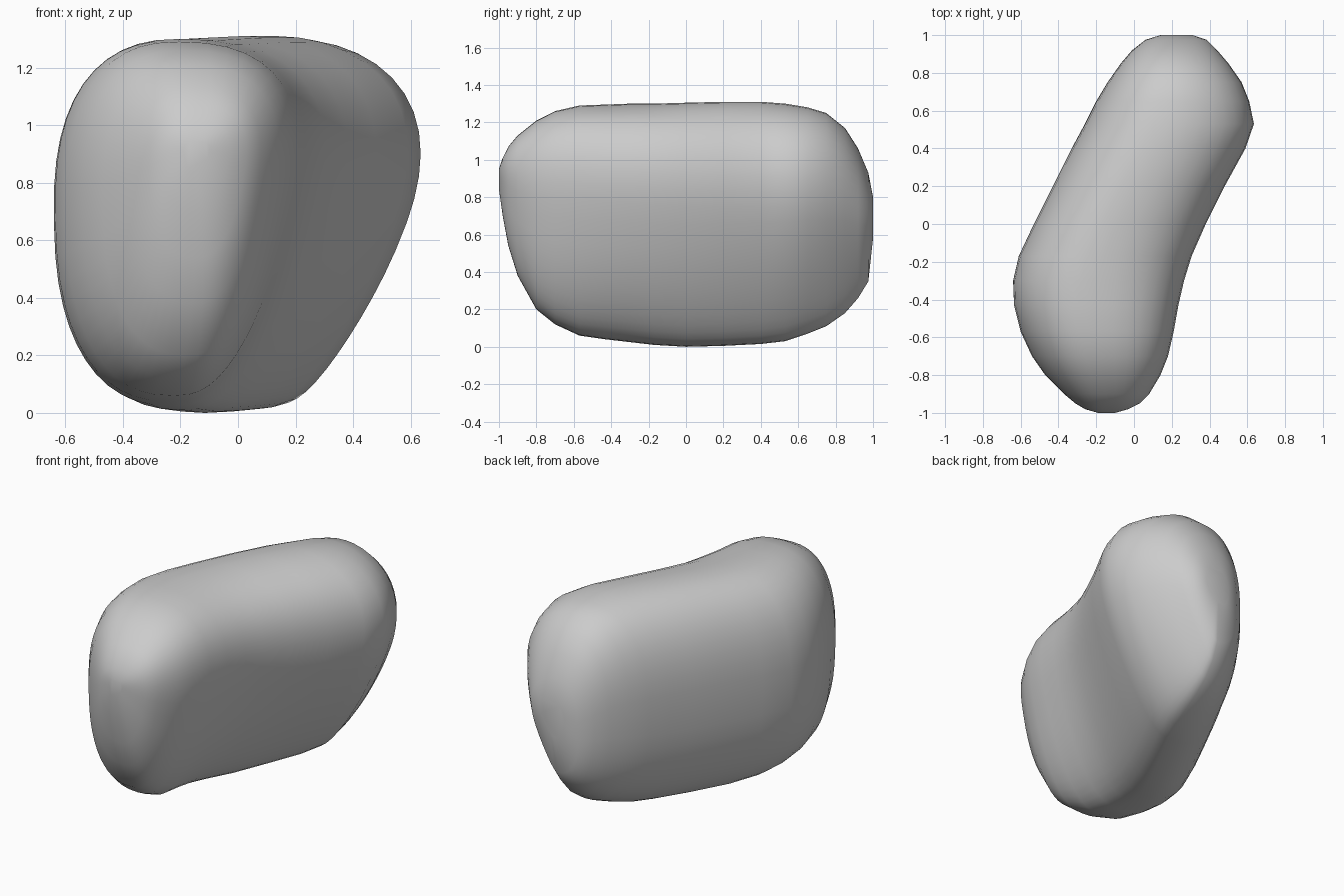
import bpy
import bmesh
import math

SIDES = 48

cube = bpy.data.objects.get("Cube")
if cube:
    bpy.data.objects.remove(cube, do_unlink=True)


def make_material(name, colour):
    material = bpy.data.materials.new(name)
    material.use_nodes = True
    material.diffuse_color = colour
    material.node_tree.nodes["Principled BSDF"].inputs["Base Color"].default_value = colour
    return material


def rounded(value, power):
    return math.copysign(abs(value) ** (2 / power), value)


def section(y, left, right, bottom, top):
    """Egg-shaped slice: even on one side, narrowing downwards on the other."""
    lean = 0.04 + 0.03 * y
    taper = 0.43 + 0.12 * y
    outline = []
    for i in range(SIDES):
        angle = math.tau * i / SIDES
        c, s = math.cos(angle), math.sin(angle)
        if c > 0:
            power = (2.15 if s > 0 else 2.4) - 0.4 * y
            widen = taper
        else:
            power, widen = 2.45, 0.06
        u, v = rounded(c, power), rounded(s, power)
        outline.append((u * (1 + widen * v) + lean * v, v))
    low = min(u for u, v in outline)
    high = max(u for u, v in outline)
    for u, v in outline:
        x = left + (right - left) * (u - low) / (high - low)
        z = bottom + (top - bottom) * (v + 1) / 2
        yield x, y, z


# Slices from front to back: y, left, right, bottom, top
slices = [
    (-1.0, -0.19, -0.10, 0.84, 0.95),
    (-0.98, -0.26, -0.03, 0.70, 1.01),
    (-0.95, -0.31, 0.03, 0.54, 1.07),
    (-0.9, -0.37, 0.08, 0.38, 1.13),
    (-0.8, -0.47, 0.14, 0.2, 1.21),
    (-0.7, -0.54, 0.18, 0.12, 1.26),
    (-0.57, -0.6, 0.21, 0.06, 1.29),
    (-0.43, -0.635, 0.235, 0.04, 1.295),
    (-0.3, -0.64, 0.265, 0.025, 1.3),
    (-0.17, -0.61, 0.305, 0.01, 1.3),
    (0.0, -0.53, 0.38, 0.0, 1.305),
    (0.2, -0.43, 0.48, 0.005, 1.31),
    (0.4, -0.33, 0.59, 0.015, 1.31),
    (0.53, -0.26, 0.635, 0.03, 1.3),
    (0.65, -0.2, 0.61, 0.07, 1.28),
    (0.75, -0.14, 0.57, 0.11, 1.25),
    (0.85, -0.07, 0.5, 0.18, 1.17),
    (0.92, -0.01, 0.44, 0.26, 1.06),
    (0.975, 0.06, 0.385, 0.35, 0.93),
    (1.0, 0.14, 0.31, 0.58, 0.8),
]

# Loft the slices into one closed body
bm = bmesh.new()
rings = [[bm.verts.new(point) for point in section(*row)] for row in slices]
for ring, following in zip(rings, rings[1:]):
    for i in range(SIDES):
        j = (i + 1) % SIDES
        bm.faces.new((ring[i], ring[j], following[j], following[i]))
bm.faces.new(rings[0])
bm.faces.new(rings[-1])
bmesh.ops.recalc_face_normals(bm, faces=bm.faces)

mesh = bpy.data.meshes.new("pebble_body")
bm.to_mesh(mesh)
bm.free()
mesh.materials.append(make_material("stone grey", (0.6, 0.6, 0.6, 1)))
mesh.shade_smooth()
body = bpy.data.objects.new("pebble_body", mesh)
bpy.context.collection.objects.link(body)
